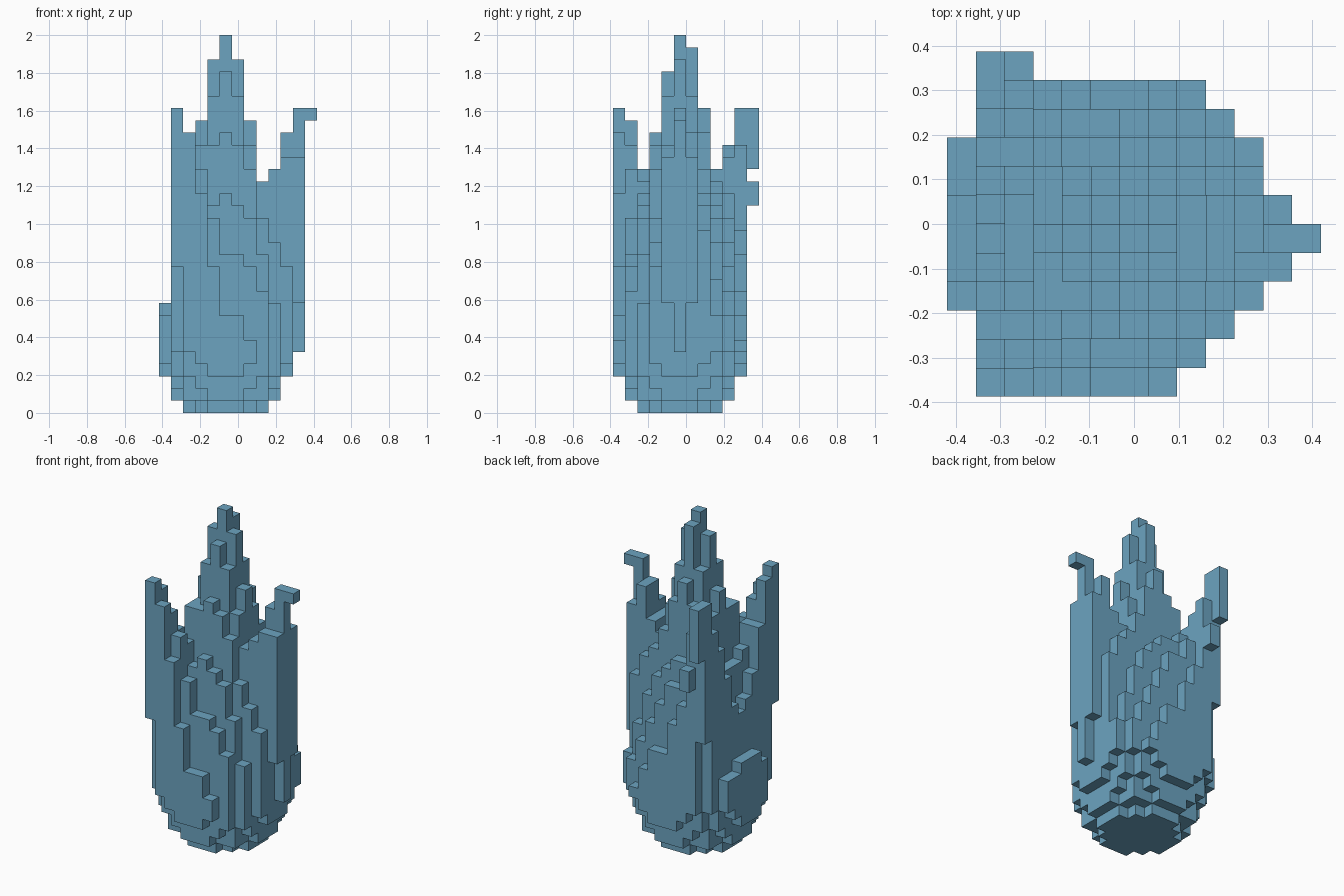
import bpy
import bmesh
import math
from mathutils import Vector

if "Cube" in bpy.data.objects:
    bpy.data.objects.remove(bpy.data.objects["Cube"])

CELL = 2 / 31                                # edge of one block
ORIGIN = Vector((-6.5, -6, 0))               # grid corner, in blocks
HUB = 5                                      # column and row of the central spire

blue = bpy.data.materials.new("soft_blue")
blue.use_nodes = True
blue.diffuse_color = (0.15, 0.37, 0.53, 1)
blue.node_tree.nodes["Principled BSDF"].inputs["Base Color"].default_value = blue.diffuse_color

blocks = {}                                  # (column, row, level) -> part name


def column(part, i, j, low, high):
    for k in range(low, high):
        blocks[i, j, k] = part


def underside(i, j):
    """The rounded foot: blocks further from the axis start higher."""
    r = math.hypot(i - HUB, j - HUB)
    if r > 6.3:
        return 12
    if r > 6.05:
        return 9
    return sum(r > step for step in (3.3, 4.3, 4.95, 5.2, 5.5))


def part_at(i, j):
    if abs(i - HUB) <= 2 and abs(j - HUB) <= 2:
        return "central_spire"
    if i > 7 and 2 < j < 8:
        return "left_petal"
    return "front_petal" if j < HUB else "back_petal"


def row(j, heights):
    for i, high in enumerate(heights, start=1):
        column(part_at(i, j), i, j, underside(i, j), high)


# Rows stepping inward from the front petal, mirrored for the back petal
petal_rows = [
    [25, 23, 18, 12, 8, 8, 6],
    [24, 22, 20, 16, 13, 13, 12, 10],
    [20, 20, 19, 17, 18, 17, 16, 13, 9],
    [16, 18, 22, 22, 23, 22, 20, 16, 14, 12],
]
for j, heights in enumerate(petal_rows):
    row(j, heights)
back_rows = [
    [25, 22, 15, 13, 10, 10, 8, 6],
    [22, 21, 18, 16, 16, 14, 12, 10, 8],
    [20, 20, 19, 18, 18, 17, 16, 14, 11, 8],
    [17, 18, 22, 23, 25, 23, 20, 18, 17, 15],
]
for j, heights in enumerate(back_rows):
    row(2 * HUB - j, heights)

# Spire and the petal on the left side
row(4, [14, 17, 22, 26, 28, 26, 22, 19, 20, 21, 21])
row(5, [13, 17, 24, 29, 31, 29, 24, 19, 20, 23, 25])
row(6, [14, 17, 22, 26, 30, 26, 22, 19, 20, 23, 21])

# Overhanging petal tips
column("left_petal", 12, 5, 24, 25)
column("back_petal", 1, 11, 20, 25)
column("back_petal", 2, 11, 17, 19)

# Low ledge on the right side
for j in range(3, 9):
    column("right_ledge", 0, j, underside(0, j), 9 if 4 <= j <= 6 else 8)

# Skin each part with the exposed block faces
AXES = [Vector(a) for a in ((1, 0, 0), (0, 1, 0), (0, 0, 1))]


def build(part):
    bm = bmesh.new()
    for cell, owner in blocks.items():
        if owner != part:
            continue
        centre = Vector(cell) + ORIGIN + Vector((0.5, 0.5, 0.5))
        for n in range(3):
            for sign in (-1, 1):
                normal = AXES[n] * sign
                beside = tuple(int(c) for c in Vector(cell) + normal)
                if beside in blocks:
                    continue
                u, v = AXES[(n + 1) % 3], AXES[(n + 2) % 3] * sign
                ring = (-u - v, u - v, u + v, v - u)
                bm.faces.new([bm.verts.new((centre + (normal + c) / 2) * CELL) for c in ring])
    bmesh.ops.remove_doubles(bm, verts=bm.verts, dist=CELL / 100)
    mesh = bpy.data.meshes.new(part)
    bm.to_mesh(mesh)
    bm.free()
    mesh.materials.append(blue)
    bpy.context.collection.objects.link(bpy.data.objects.new(part, mesh))


for part in sorted(set(blocks.values())):
    build(part)
